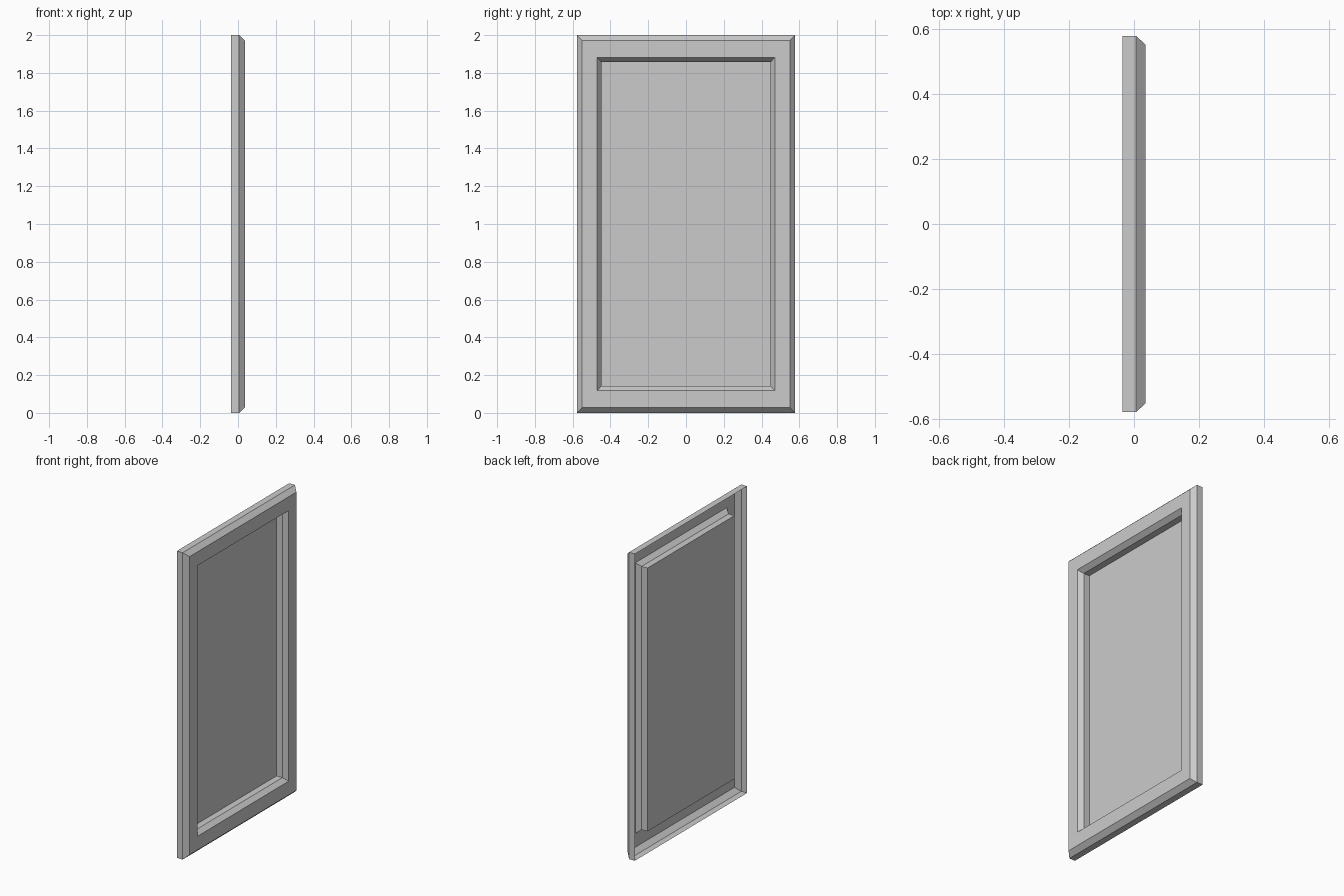
import bpy
import bmesh

if "Cube" in bpy.data.objects:
    bpy.data.objects.remove(bpy.data.objects["Cube"])

HALF_W, HEIGHT = 0.578, 2.0

# Cross-section from back rim to sunken panel: (x, inset in y, inset in z)
profile = [
    (-0.036, 0.0, 0.0),      # open back rim
    (0.006, 0.0, 0.0),       # outer side wall
    (0.036, 0.028, 0.028),   # outer bevel
    (0.036, 0.107, 0.118),   # flat frame face
    (0.006, 0.130, 0.142),   # inner bevel
    (-0.036, 0.130, 0.142),  # inner wall down to the panel
]


def ring(bm, x, iy, iz):
    """Rectangle of vertices, counter-clockwise seen from +x."""
    y, lo, hi = HALF_W - iy, iz, HEIGHT - iz
    return [bm.verts.new((x, a, b)) for a, b in ((-y, lo), (y, lo), (y, hi), (-y, hi))]


bm = bmesh.new()
rings = [ring(bm, *p) for p in profile]

# Skin the frame between neighbouring rectangles
for a, b in zip(rings, rings[1:]):
    for i in range(4):
        j = (i + 1) % 4
        bm.faces.new((a[i], a[j], b[j], b[i]))

# Sunken centre panel
bm.faces.new(rings[-1])

mesh = bpy.data.meshes.new("framed_panel")
bm.to_mesh(mesh)
bm.free()
obj = bpy.data.objects.new("framed_panel", mesh)
bpy.context.collection.objects.link(obj)
